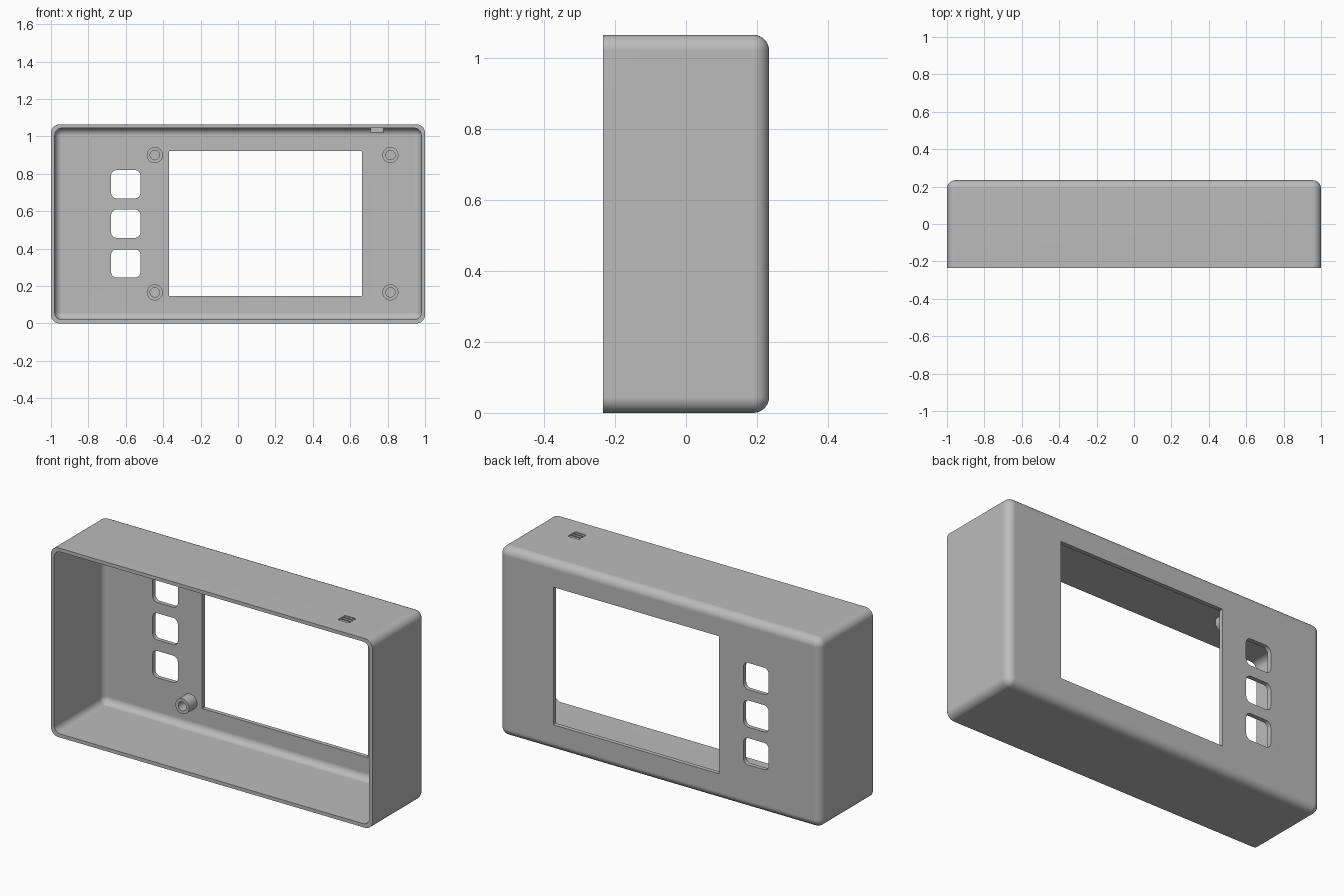
import bpy, bmesh, math

cube = bpy.data.objects.get("Cube")
if cube:
    bpy.data.objects.remove(cube)

grey = bpy.data.materials.new("plain grey")
grey.use_nodes = True
colour = (0.5, 0.5, 0.5, 1)
grey.diffuse_color = colour
grey.node_tree.nodes["Principled BSDF"].inputs["Base Color"].default_value = colour

LENGTH, HEIGHT, BACK = 2.0, 1.064, 0.234
MID = HEIGHT / 2
WALL, PLATE = 0.02, 0.024


def rounded_rect(w, h, r, steps=8):
    """Outline of a rectangle with rounded corners, centred on the origin."""
    points = []
    for k, (sx, sy) in enumerate([(1, 1), (-1, 1), (-1, -1), (1, -1)]):
        for i in range(steps + 1):
            a = math.pi / 2 * (k + i / steps)
            points.append((sx * (w / 2 - r) + r * math.cos(a),
                           sy * (h / 2 - r) + r * math.sin(a)))
    return points


def loft(name, rings, centre, axis="Y"):
    """Solid through rings of (position, width, height, corner radius)."""
    bm = bmesh.new()
    loops = []
    for t, w, h, r in rings:
        loop = []
        for u, v in rounded_rect(w, h, r):
            u, v = u + centre[0], v + centre[1]
            loop.append(bm.verts.new((u, t, v) if axis == "Y" else (u, v, t)))
        loops.append(loop)
    for a, b in zip(loops, loops[1:]):
        for i in range(len(a)):
            j = (i + 1) % len(a)
            bm.faces.new((a[i], a[j], b[j], b[i]))
    bm.faces.new(loops[0])
    bm.faces.new(loops[-1])
    bmesh.ops.remove_doubles(bm, verts=bm.verts, dist=1e-5)
    bmesh.ops.recalc_face_normals(bm, faces=bm.faces)
    mesh = bpy.data.meshes.new(name)
    bm.to_mesh(mesh)
    bm.free()
    mesh.materials.append(grey)
    ob = bpy.data.objects.new(name, mesh)
    bpy.context.collection.objects.link(ob)
    return ob


def activate(ob):
    bpy.ops.object.select_all(action="DESELECT")
    ob.select_set(True)
    bpy.context.view_layer.objects.active = ob


def cut(ob, cutter):
    cutter.hide_render = True
    mod = ob.modifiers.new("cut", "BOOLEAN")
    mod.operation, mod.solver, mod.object = "DIFFERENCE", "EXACT", cutter
    activate(ob)
    bpy.ops.object.modifier_apply(modifier=mod.name)
    bpy.data.objects.remove(cutter)


def smooth(ob):
    activate(ob)
    bpy.ops.object.shade_smooth_by_angle(angle=math.radians(35))
    mod = ob.modifiers.new("flat face normals", "WEIGHTED_NORMAL")
    mod.keep_sharp = True


def fillet_rings(w, h, radius, back, steps=8):
    """Rings that round the back edge, from the flat back towards the front."""
    rings = []
    for i in range(steps + 1):
        a = math.pi / 2 * i / steps
        inset = radius * (1 - math.sin(a))
        rings.append((back - radius * (1 - math.cos(a)),
                      w - 2 * inset, h - 2 * inset, radius - inset))
    return rings


# Open-fronted shell with rounded corners and back edges
outer = fillet_rings(LENGTH, HEIGHT, 0.045, BACK)
inner = fillet_rings(LENGTH - 2 * WALL, HEIGHT - 2 * WALL, 0.038, BACK - PLATE)
rim = [(-BACK,) + outer[-1][1:], (-BACK,) + inner[-1][1:]]
shell = loft("case_shell", outer + rim + inner[::-1], (0, MID))

# Screen window
cut(shell, loft("window_cutter", [(0.1, 1.032, 0.774, 0.002), (0.4, 1.032, 0.774, 0.002)],
                (0.146, 0.534)))

# Three button openings
for z in (0.321, 0.533, 0.744):
    cut(shell, loft("button_cutter", [(0.1, 0.157, 0.151, 0.03), (0.4, 0.157, 0.151, 0.03)],
                    (-0.6, z)))

# Three small slots in the top, each closed below by a plug inside
for i, y in enumerate((-0.072, -0.094, -0.116)):
    size = (0.072, 0.02, 0.0099)
    cut(shell, loft("slot_cutter", [(HEIGHT - 0.005, *size), (HEIGHT + 0.1, *size)],
                    (0.744, y), "Z"))
    smooth(loft(f"slot_plug_{i + 1}", [(1.02, *size), (HEIGHT - 0.007, *size)],
                (0.744, y), "Z"))
smooth(shell)

# Four hollow screw posts on the inside of the back plate
for side, x in (("right", -0.445), ("left", 0.815)):
    for level, z in (("lower", 0.166), ("upper", 0.9)):
        post = [(y, 2 * r, 2 * r, r) for y, r in
                ((0.215, 0.043), (0.14, 0.043), (0.14, 0.025), (0.208, 0.025))]
        smooth(loft(f"{level}_{side}_screw_post", post, (x, z)))
